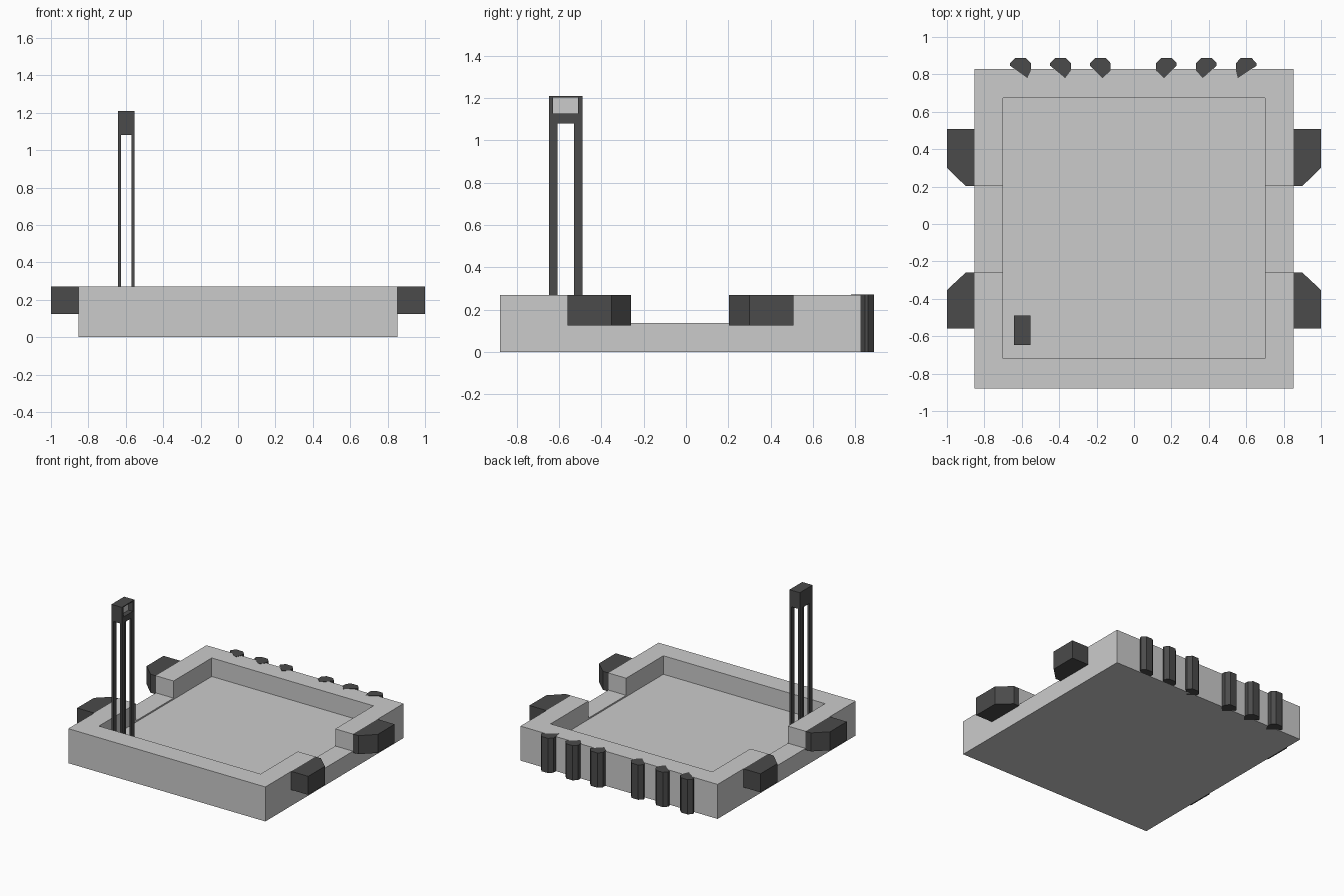
import bpy
import bmesh

if "Cube" in bpy.data.objects:
    bpy.data.objects.remove(bpy.data.objects["Cube"])

dark = bpy.data.materials.new("dark")
dark.diffuse_color = (0.07, 0.07, 0.07, 1)
dark.use_nodes = True
dark.node_tree.nodes["Principled BSDF"].inputs["Base Color"].default_value = dark.diffuse_color


def prism(name, pts, z0, z1, mat=None):
    """Extrude a plan outline from z0 up to z1."""
    bm = bmesh.new()
    face = bm.faces.new([bm.verts.new((x, y, z0)) for x, y in pts])
    top = bmesh.ops.extrude_face_region(bm, geom=[face])["geom"]
    bmesh.ops.translate(bm, vec=(0, 0, z1 - z0),
                        verts=[v for v in top if isinstance(v, bmesh.types.BMVert)])
    bmesh.ops.recalc_face_normals(bm, faces=bm.faces)
    me = bpy.data.meshes.new(name)
    bm.to_mesh(me)
    bm.free()
    ob = bpy.data.objects.new(name, me)
    bpy.context.collection.objects.link(ob)
    if mat:
        me.materials.append(mat)
    return ob


def box(name, x0, x1, y0, y1, z0, z1, mat=None):
    return prism(name, [(x0, y0), (x1, y0), (x1, y1), (x0, y1)], z0, z1, mat)


def cut(ob, cutter):
    """Boolean the cutter out of ob, then discard it."""
    cutter.hide_render = True
    mod = ob.modifiers.new("cut", 'BOOLEAN')
    mod.operation = 'DIFFERENCE'
    mod.solver = 'EXACT'
    mod.object = cutter
    bpy.context.view_layer.objects.active = ob
    bpy.ops.object.modifier_apply(modifier=mod.name)
    bpy.data.objects.remove(cutter)


# Tray: block with a recessed floor and a gateway through each side wall
TOP, FLOOR, SILL = 0.27, 0.125, 0.136
base = box("base_tray", -0.853, 0.853, -0.88, 0.828, 0, TOP)
cut(base, box("recess_cutter", -0.7, 0.7, -0.72, 0.675, FLOOR, 1))
cut(base, box("gate_cutter", -1.2, 1.2, -0.26, 0.203, SILL, 1))

# Chamfered blocks flanking the gateways, mirrored left and right
rear = [(0.853, 0.508), (1, 0.508), (1, 0.30), (0.90, 0.203), (0.853, 0.203)]
front = [(0.853, -0.56), (1, -0.56), (1, -0.353), (0.90, -0.26), (0.853, -0.26)]
for side, s in (("right", 1), ("left", -1)):
    for end, pts in (("rear", rear), ("front", front)):
        prism(f"{end}_{side}_gate_block", [(x * s, y) for x, y in pts], FLOOR, TOP, dark)

# Faceted posts along the back wall: (centre x, offset of the inner point)
posts = [(-0.607, 0.037), (-0.393, 0.025), (-0.18, 0.012),
         (0.173, -0.012), (0.387, -0.02), (0.60, -0.045)]
for i, (cx, tip) in enumerate(posts):
    lean = 0.013 if tip > 0 else -0.013
    outline = [(-0.055, 0.833 + lean), (tip, 0.78), (0.055, 0.833 - lean),
               (0.055, 0.86), (0.028, 0.888), (-0.028, 0.888), (-0.055, 0.86)]
    prism(f"back_post_{i + 1}", [(cx + x, y) for x, y in outline], 0, TOP + 0.002, dark)

# Tower: four slim legs carrying a hollow head
X0, X1, Y0, Y1 = -0.642, -0.553, -0.647, -0.49
for lx in (X0, X1 - 0.016):
    for ly in (Y0, Y1 - 0.04):
        box("tower_leg", lx, lx + 0.016, ly, ly + 0.04, FLOOR, 1.08, dark)
head = box("tower_head", X0, X1, Y0, Y1, 1.08, 1.21, dark)
cut(head, box("window_cutter", X1 - 0.04, X1 + 0.1, -0.628, -0.511, 1.127, 1.203))

# Pale panel at the back of the head's window
box("tower_window_panel", X1 - 0.042, X1 - 0.036, -0.628, -0.511, 1.127, 1.203)
